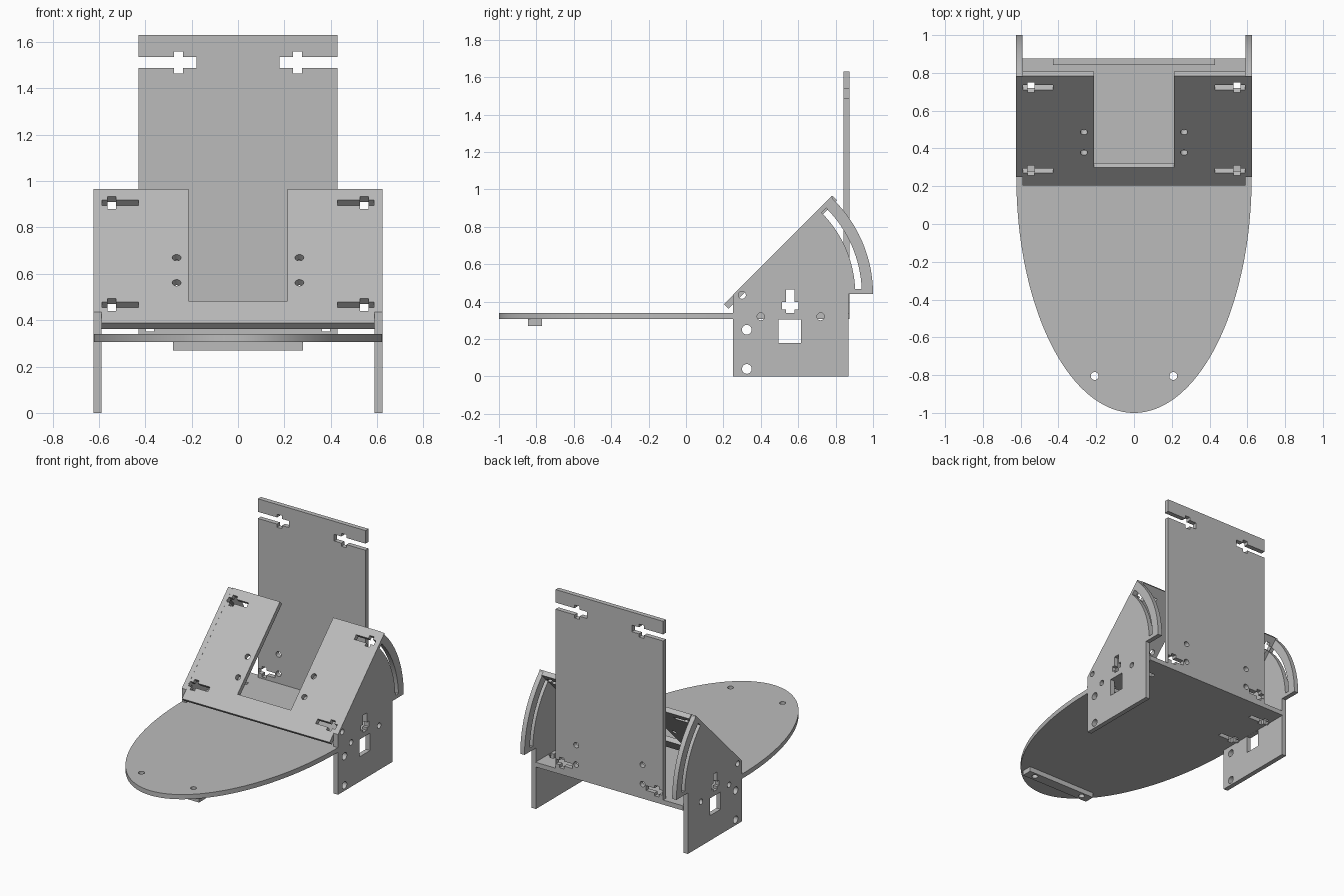
import bpy
from math import sin, cos, radians, sqrt
from mathutils import Matrix, Vector

cube = bpy.data.objects.get("Cube")
if cube:
    bpy.data.objects.remove(cube, do_unlink=True)

T = 0.034  # sheet thickness

grey = bpy.data.materials.new("plain grey")
grey.use_nodes = True
GREY = (0.5, 0.5, 0.5, 1)
grey.diffuse_color = GREY
grey.node_tree.nodes["Principled BSDF"].inputs["Base Color"].default_value = GREY


def mirrored(half):
    """Close a half outline with its reflection across u = 0."""
    return half + [(-u, v) for u, v in reversed(half)]


def both(shapes):
    return shapes + [[(-u, v) for u, v in s] for s in shapes]


def circle(u, v, r, n=24):
    return [(u + r * cos(radians(360 * i / n)), v + r * sin(radians(360 * i / n)))
            for i in range(n)]


def rect(u0, u1, v0, v1):
    return [(u0, v0), (u1, v0), (u1, v1), (u0, v1)]


def arc(u, v, r, a0, a1, n=24):
    angles = [radians(a0 + (a1 - a0) * i / n) for i in range(n + 1)]
    return [(u + r * cos(a), v + r * sin(a)) for a in angles]


def cross_slot(u0, u1, v, nut, h=0.017, w=0.018, tall=0.038):
    """Long slot with a cross-shaped pocket for a captive nut."""
    a, b = nut - w, nut + w
    return [(u0, v - h), (a, v - h), (a, v - tall), (b, v - tall), (b, v - h), (u1, v - h),
            (u1, v + h), (b, v + h), (b, v + tall), (a, v + tall), (a, v + h), (u0, v + h)]


def sheet(name, outline, holes, origin, u_axis, v_axis, thickness=T):
    """Cut a flat sheet from an outline with holes; origin is its mid-plane."""
    curve = bpy.data.curves.new(name, "CURVE")
    curve.dimensions = "2D"
    curve.fill_mode = "BOTH"
    curve.extrude = thickness / 2
    for shape in [outline] + holes:
        spline = curve.splines.new("POLY")
        spline.points.add(len(shape) - 1)
        for point, (u, v) in zip(spline.points, shape):
            point.co = (u, v, 0, 1)
        spline.use_cyclic_u = True
    temp = bpy.data.objects.new(name + " outline", curve)
    bpy.context.collection.objects.link(temp)
    bpy.context.view_layer.update()
    graph = bpy.context.evaluated_depsgraph_get()
    mesh = bpy.data.meshes.new_from_object(temp.evaluated_get(graph))
    bpy.data.objects.remove(temp, do_unlink=True)

    u, v = Vector(u_axis), Vector(v_axis)
    frame = Matrix((u, v, u.cross(v))).transposed().to_4x4()
    mesh.transform(Matrix.Translation(origin) @ frame)
    mesh.materials.clear()
    mesh.materials.append(grey)
    mesh.name = name
    obj = bpy.data.objects.new(name, mesh)
    bpy.context.collection.objects.link(obj)
    bpy.ops.object.select_all(action="DESELECT")
    obj.select_set(True)
    bpy.context.view_layer.objects.active = obj
    bpy.ops.object.mode_set(mode="EDIT")
    bpy.ops.mesh.select_all(action="SELECT")
    bpy.ops.mesh.remove_doubles(threshold=0.0001)
    bpy.ops.mesh.normals_make_consistent(inside=False)
    bpy.ops.object.mode_set(mode="OBJECT")
    bpy.ops.object.shade_smooth_by_angle(angle=radians(30))
    return obj


X, Y, Z = (1, 0, 0), (0, 1, 0), (0, 0, 1)
BASE_Z = 0.323
INNER = 0.59

# Base: half ellipse at the front, straight tail between the side plates
nose = [(0.623 * cos(radians(a)), 0.25 + 1.25 * sin(radians(a))) for a in range(-88, 1, 2)]
base_outline = mirrored([(INNER, 0.875), (INNER, 0.25)] + nose[::-1] + [(0, -1)])
base_outline.remove((0, -1))
front_holes = both([circle(0.208, -0.805, 0.021)])
sheet("base", base_outline,
      front_holes + both([cross_slot(0.43, 0.587, v, 0.545) for v in (0.40, 0.72)]),
      (0, 0, BASE_Z), X, Y)

# Foot bar under the front of the base
sheet("foot_bar", rect(-0.28, 0.28, -0.845, -0.77), front_holes,
      (0, 0, 0.288), X, Y, 0.036)

# Side plates with a curved adjustment slot
PU, PV = 0.29, 0.44
side_outline = ([(0.25, 0), (0.87, 0), (0.87, PV)] + arc(PU, PV, 0.71, 0, 46)
                + [(0.78, 0.965), (0.25, 0.435)])
side_holes = [circle(0.325, 0.25, 0.026), circle(0.325, 0.04, 0.026),
              circle(0.40, 0.32, 0.02), circle(0.72, 0.32, 0.02), circle(0.30, 0.435, 0.02),
              rect(0.495, 0.615, 0.18, 0.305),
              arc(PU, PV, 0.65, 2.5, 45) + arc(PU, PV, 0.615, 45, 2.5),
              [(v, u) for u, v in cross_slot(0.34, 0.465, 0.557, 0.378, 0.022, 0.019, 0.044)]]
for name, side in (("left_side_plate", 1), ("right_side_plate", -1)):
    sheet(name, side_outline, side_holes, (side * (INNER + T / 2), 0, 0), Y, Z)

# Sloping rest with a U-shaped opening
s = sqrt(0.5)
LENGTH = 0.82
sheet("sloping_rest",
      mirrored([(INNER, 0), (INNER, LENGTH), (0.213, LENGTH), (0.213, 0.136)]),
      both([cross_slot(0.43, 0.587, 0.113, 0.545), cross_slot(0.43, 0.587, 0.735, 0.545),
            circle(0.265, 0.247, 0.019), circle(0.265, 0.40, 0.019)]),
      (0, 0.203 + s * T / 2, 0.387 - s * T / 2), X, (0, s, s))

# Upright back panel, its upper slots open to the sides
EDGE, TOP = 0.43, 1.63
upper = cross_slot(0.18, EDGE, 1.512, 0.257, 0.024, 0.02, 0.047)
notch = upper[5::-1] + upper[:5:-1]
sheet("back_panel",
      mirrored([(EDGE, BASE_Z + T / 2)] + notch + [(EDGE, TOP)]),
      both([cross_slot(0.295, 0.426, 0.39, 0.38),
            circle(0.265, 0.41, 0.02), circle(0.265, 0.55, 0.02)]),
      (0, 0.858, 0), X, Z)
